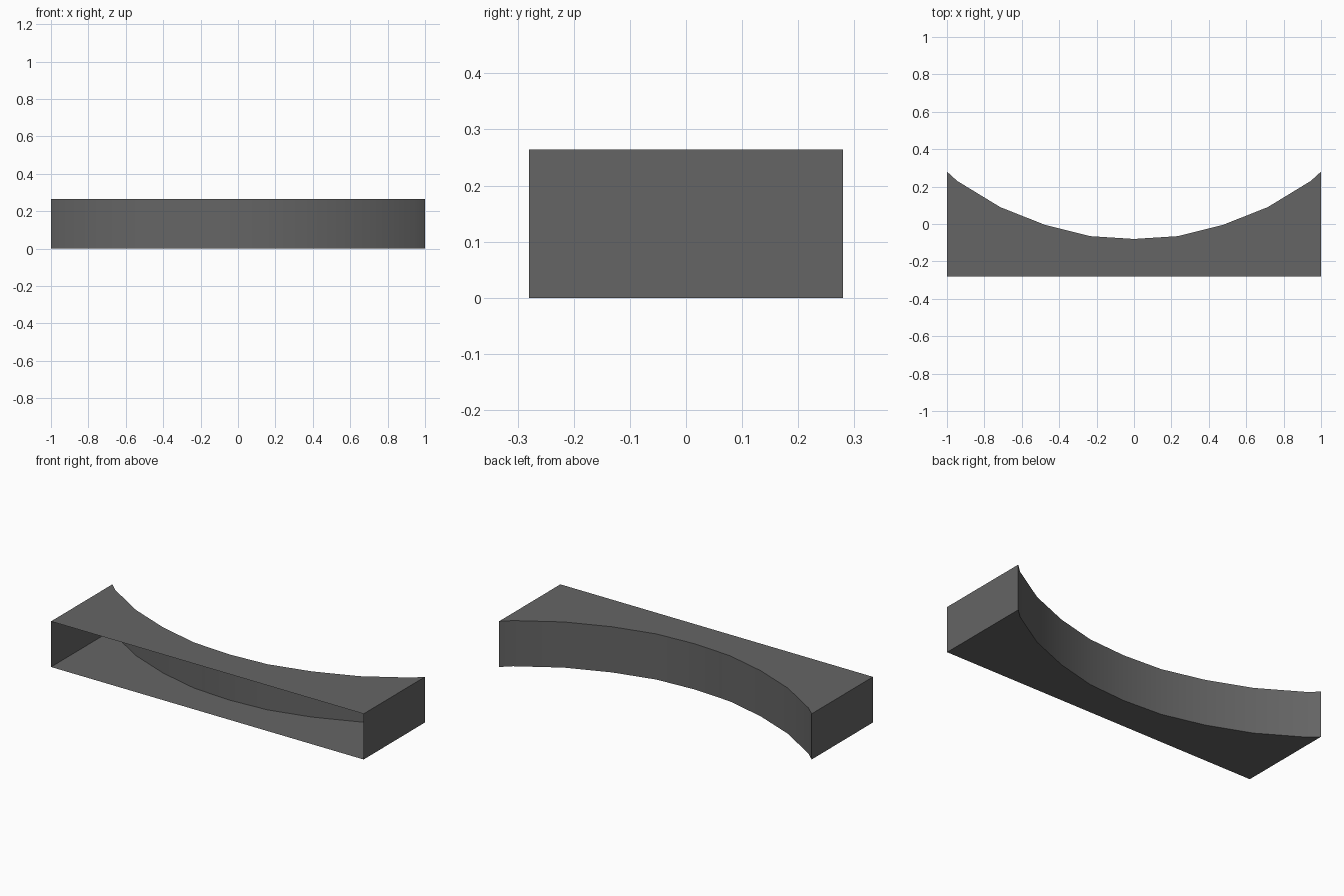
import bpy
import bmesh
import math

if "Cube" in bpy.data.objects:
    bpy.data.objects.remove(bpy.data.objects["Cube"], do_unlink=True)

HEIGHT = 0.264
FRONT = -0.28

# Dark grey paint
grey = bpy.data.materials.new("dark grey")
grey.use_nodes = True
color = (0.13, 0.13, 0.13, 1)
grey.diffuse_color = color
grey.node_tree.nodes["Principled BSDF"].inputs["Base Color"].default_value = color

# Half of the concave back edge, mirrored to the other side
half = [(0.235, -0.065), (0.475, -0.005), (0.715, 0.09), (0.945, 0.23), (1, 0.28)]
curve = [(-x, y) for x, y in reversed(half)] + [(0, -0.08)] + half
outline = [(-1, FRONT), (1, FRONT)] + curve[::-1]

# Shell with a floor, a top, two ends and a curved back, open at the front
bm = bmesh.new()
lower = [bm.verts.new((x, y, 0)) for x, y in outline]
upper = [bm.verts.new((x, y, HEIGHT)) for x, y in outline]
bm.faces.new(lower[::-1])
bm.faces.new(upper)
count = len(outline)
for i in range(1, count):
    j = (i + 1) % count
    bm.faces.new((lower[i], lower[j], upper[j], upper[i]))

mesh = bpy.data.meshes.new("curved_shell")
bm.to_mesh(mesh)
bm.free()
mesh.materials.append(grey)
shell = bpy.data.objects.new("curved_shell", mesh)
bpy.context.collection.objects.link(shell)

# Smooth the curved back and keep the corners sharp
bpy.ops.object.select_all(action="DESELECT")
shell.select_set(True)
bpy.context.view_layer.objects.active = shell
bpy.ops.object.shade_smooth_by_angle(angle=math.radians(30))
